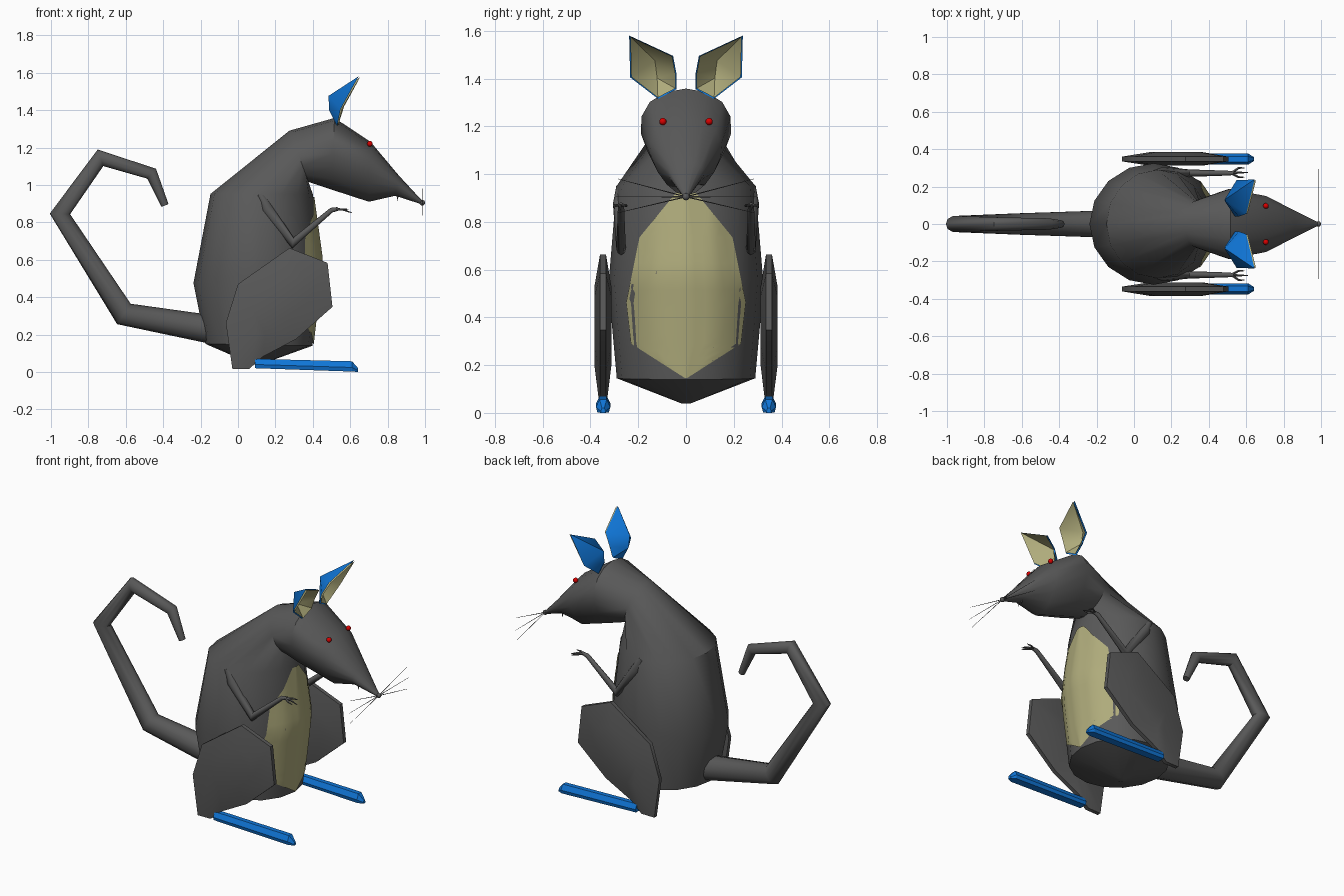
import bpy, bmesh, math
from mathutils import Vector
from mathutils.bvhtree import BVHTree

if "Cube" in bpy.data.objects:
    bpy.data.objects.remove(bpy.data.objects["Cube"])


def colour(name, rgb):
    m = bpy.data.materials.new(name)
    m.diffuse_color = (*rgb, 1)
    m.use_nodes = True
    m.node_tree.nodes["Principled BSDF"].inputs["Base Color"].default_value = m.diffuse_color
    return m


GREY = colour("dark_grey", (0.1, 0.1, 0.1))
BLUE = colour("blue", (0.005, 0.18, 0.68))
TAN = colour("tan", (0.43, 0.41, 0.2))
RED = colour("red", (0.7, 0.0, 0.0))


def mesh(name, verts, faces, mat, angle=40):
    me = bpy.data.meshes.new(name)
    me.from_pydata([tuple(v) for v in verts], [], faces)
    bm = bmesh.new()
    bm.from_mesh(me)
    bmesh.ops.recalc_face_normals(bm, faces=bm.faces)
    bm.to_mesh(me)
    bm.free()
    me.materials.append(mat)
    ob = bpy.data.objects.new(name, me)
    bpy.context.collection.objects.link(ob)
    bpy.ops.object.select_all(action='DESELECT')
    ob.select_set(True)
    bpy.context.view_layer.objects.active = ob
    if angle:
        bpy.ops.object.shade_smooth_by_angle(angle=math.radians(angle))
    return ob


def loft(name, rings, mat, angle=40):
    n = len(rings[0])
    faces = [tuple(range(n))[::-1], tuple(range((len(rings) - 1) * n, len(rings) * n))]
    for r in range(len(rings) - 1):
        for i in range(n):
            j = (i + 1) % n
            faces.append((r * n + i, r * n + j, r * n + n + j, r * n + n + i))
    return mesh(name, [v for ring in rings for v in ring], faces, mat, angle)


def tube(name, path, radii, sides, mat=GREY, angle=50):
    # round tube with mitred corners
    pts = [Vector(p) for p in path]
    rings = []
    for i, p in enumerate(pts):
        a = (p - pts[max(i - 1, 0)]).normalized()
        b = (pts[min(i + 1, len(pts) - 1)] - p).normalized()
        t = (a + b).normalized()
        ref = Vector((1, 0, 0)) if abs(t.y) > 0.8 else Vector((0, 1, 0))
        u = t.cross(ref).normalized()
        w = u.cross(t)
        k = 1 / max(t.dot(b if b.length else a), 0.5)
        rings.append([p + radii[i] * (u * k * math.cos(s) + w * math.sin(s))
                      for s in (math.tau * q / sides for q in range(sides))])
    return loft(name, rings, mat, angle)


def ball(name, centre, r, mat):
    bpy.ops.mesh.primitive_uv_sphere_add(segments=12, ring_count=8, radius=r, location=centre)
    ob = bpy.context.object
    ob.name = name
    ob.data.materials.append(mat)
    bpy.ops.object.shade_smooth()


# body and head: rings given by back point, front point, half width, egg factor
SECTIONS = [
    (0.08, 0.04, 0.12, 0.04, 0.02, 0),
    (-0.174, 0.15, 0.398, 0.14, 0.29, 0),
    (-0.238, 0.476, 0.45, 0.588, 0.325, 0),
    (-0.147, 0.952, 0.40, 0.95, 0.29, 0),
    (0.275, 1.29, 0.377, 1.016, 0.125, 0),
    (0.516, 1.358, 0.50, 0.975, 0.188, 0.2),
    (0.709, 1.23, 0.70, 0.91, 0.145, 0.3),
    (0.86, 1.05, 0.84, 0.942, 0.075, 0.2),
    (0.985, 0.915, 0.98, 0.897, 0.010, 0),
]
rings = []
for x0, z0, x1, z1, hw, egg in SECTIONS:
    ring = []
    for q in range(16):
        s = math.tau * q / 16
        c = math.cos(s)
        ring.append(((x0 + x1) / 2 + c * (x0 - x1) / 2,
                     hw * math.sin(s) * (1 + egg * c),
                     (z0 + z1) / 2 + c * (z0 - z1) / 2))
    rings.append(ring)
body = loft("body_and_head", rings, GREY)

# belly patch, projected onto the front of the body
bm = bmesh.new()
bm.from_mesh(body.data)
tree = BVHTree.FromBMesh(bm)
bm.free()
OUTLINE = [(0.146, 0.005), (0.29, 0.23), (0.463, 0.25), (0.735, 0.195), (0.90, 0.06), (0.935, 0.03)]
rows = []
for (za, wa), (zb, wb) in zip(OUTLINE, OUTLINE[1:]):
    rows += [(za + (zb - za) * k / 5, wa + (wb - wa) * k / 5) for k in range(5)]
rows.append(OUTLINE[-1])
COLS = 13
verts = []
for z, w in rows:
    for c in range(COLS):
        y = w * (2 * c / (COLS - 1) - 1)
        hit = tree.ray_cast(Vector((0.5, y, z)), Vector((-1, 0, 0)))[0]
        verts.append(((hit.x if hit else 0.38) + 0.006, y, z))
faces = [(r * COLS + c, r * COLS + c + 1, (r + 1) * COLS + c + 1, (r + 1) * COLS + c)
         for r in range(len(rows) - 1) for c in range(COLS - 1)]
mesh("belly_patch", verts, faces, TAN)

# tail
tube("tail", [(x, 0, z) for x, z in [(-0.10, 0.22), (-0.61, 0.31), (-0.952, 0.845),
                                     (-0.735, 1.145), (-0.462, 1.06), (-0.39, 0.89)]],
     [0.078, 0.06, 0.045, 0.038, 0.032, 0.02], 10)

# nose
ball("nose", (0.985, 0, 0.905), 0.015, GREY)

THIGH = [(-0.03, 0.015), (-0.065, 0.262), (0.0, 0.47), (0.275, 0.663), (0.479, 0.583),
         (0.505, 0.348), (0.31, 0.175), (0.13, 0.08), (0.06, 0.016)]
EAR = [(0.54, 0.04, 1.355), (0.56, 0.04, 1.42), (0.60, 0.054, 1.495), (0.644, 0.238, 1.58),
       (0.548, 0.234, 1.405), (0.53, 0.117, 1.315), (0.484, 0.13, 1.476), (0.487, 0.12, 1.40)]
EAR_FACES = [(0, 1, 7), (1, 2, 6), (1, 6, 7), (2, 3, 6), (3, 4, 6), (4, 7, 6), (4, 5, 7), (5, 0, 7)]

for side, s in (("right", -1), ("left", 1)):
    # thigh: flat lens shape
    loft(side + "_hind_leg",
         [[(0.23 + (x - 0.23) * k, s * y, 0.39 + (z - 0.39) * k) for x, z in THIGH]
          for k, y in ((0.5, 0.312), (1, 0.335), (1, 0.36), (0.5, 0.384))], GREY, 50)

    # foot
    loft(side + "_foot",
         [[(x, s * (0.347 + w * h), z0 + (z1 - z0) * v)
           for w, v in ((-0.8, 0), (-1, 0.4), (-0.5, 1), (0.5, 1), (1, 0.4), (0.8, 0))]
          for x, z0, z1, h in ((0.09, 0.02, 0.07, 0.03), (0.61, 0.002, 0.057, 0.03),
                               (0.642, 0.0, 0.02, 0.01))], BLUE, 0)

    # arm and fingers
    tube(side + "_arm", [(x, s * 0.272, z) for x, z in [(0.118, 0.95), (0.155, 0.875),
                         (0.293, 0.69), (0.50, 0.865), (0.535, 0.872)]],
         [0.02, 0.034, 0.02, 0.013, 0.01], 8)
    for i, (y, x, z) in enumerate([(0.25, 0.59, 0.87), (0.275, 0.61, 0.85), (0.30, 0.59, 0.855)]):
        tube(f"{side}_finger_{i}", [(0.52, s * 0.272, 0.87), (0.56, s * y, 0.868), (x, s * y, z)],
             [0.007, 0.006, 0.002], 5)

    # ear: blue shell with tan lining
    mesh(side + "_ear", [(x, s * y, z) for x, y, z in EAR], EAR_FACES, BLUE)
    mesh(side + "_ear_lining", [(x + 0.008, s * (0.135 + (y - 0.135) * 0.95),
                                 1.45 + (z - 1.45) * 0.96) for x, y, z in EAR], EAR_FACES, TAN)

    # eye, tooth and whiskers
    ball(side + "_eye", (0.705, s * 0.097, 1.22), 0.015, RED)
    tube(side + "_tooth", [(0.85, s * 0.015, 0.96), (0.855, s * 0.015, 0.915)], [0.008, 0.001], 6)
    for i, (y, z) in enumerate([(0.285, 0.98), (0.295, 0.905), (0.285, 0.838)]):
        tube(f"{side}_whisker_{i}", [(0.985, 0, 0.905), (0.985, s * y, z)], [0.0025, 0.001], 4)
